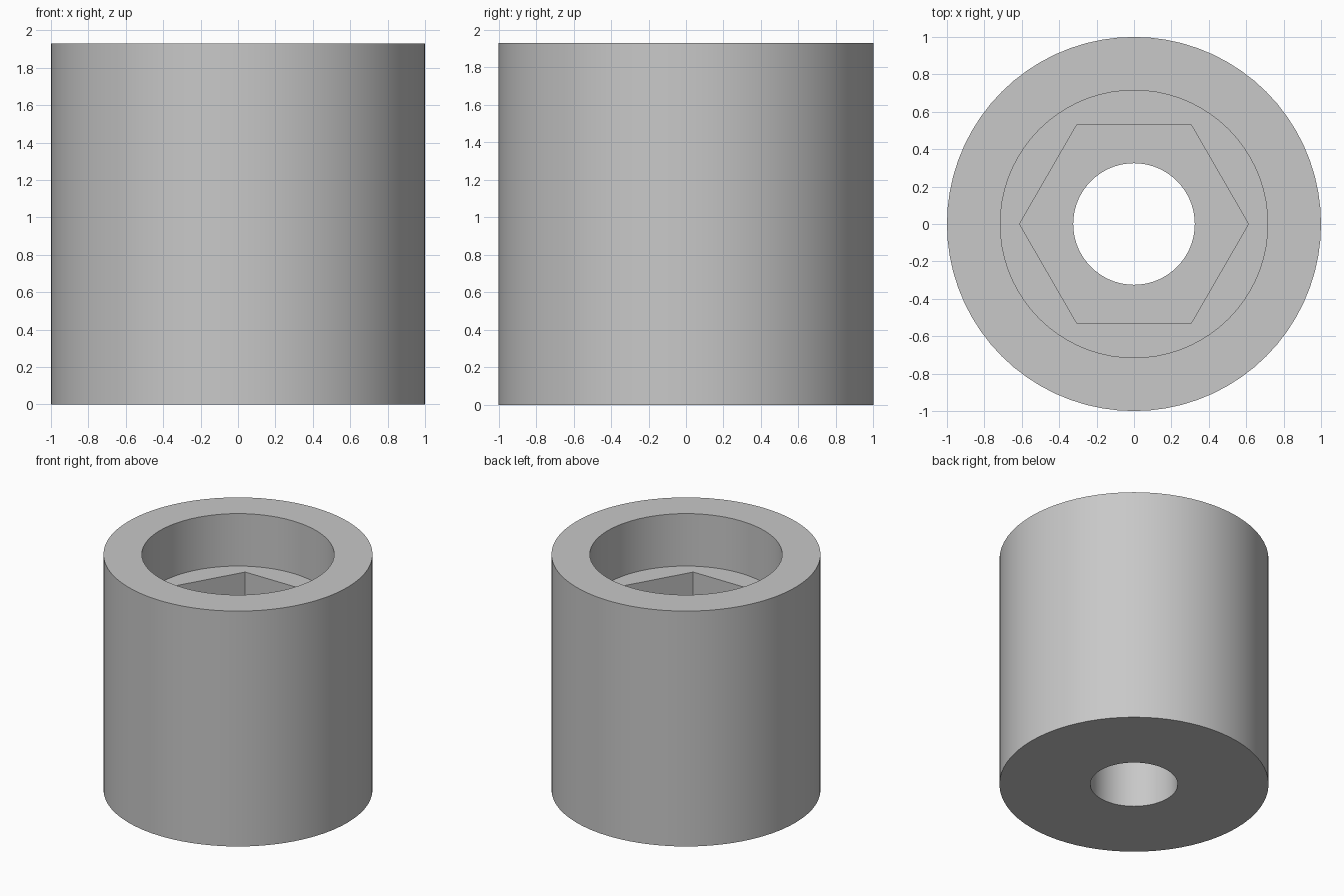
import bpy, bmesh
from math import pi, cos, sin

cube = bpy.data.objects.get("Cube")
if cube:
    bpy.data.objects.remove(cube)

SEGMENTS = 72        # divisible by six, so the hexagon corners are exact
HEIGHT = 1.93
HEX_APOTHEM = 0.53


def circle(radius):
    return lambda angle: radius


def hexagon(apothem):
    return lambda angle: apothem / cos(angle % (pi / 3) - pi / 6)


# Sections followed from the outer wall, over the rim and down the stepped bore
outer, recess = circle(1.0), circle(0.715)
pocket, hole = hexagon(HEX_APOTHEM), circle(0.325)
sections = [
    (outer, 0), (outer, HEIGHT),
    (recess, HEIGHT), (recess, 1.5),
    (pocket, 1.5), (pocket, 1.0),
    (hole, 1.0), (hole, 0),
]

# Spacer body: closed loft through all the sections
bm = bmesh.new()
rings = []
for shape, z in sections:
    ring = []
    for i in range(SEGMENTS):
        # exact integer wrap keeps hexagon corners clean
        local = 2 * pi * (i % (SEGMENTS // 6)) / SEGMENTS
        a = 2 * pi * i / SEGMENTS
        r = shape(local)
        ring.append(bm.verts.new((r * cos(a), r * sin(a), z)))
    rings.append(ring)

for k, low in enumerate(rings):
    high = rings[(k + 1) % len(rings)]
    for i in range(SEGMENTS):
        j = (i + 1) % SEGMENTS
        bm.faces.new((low[i], low[j], high[j], high[i]))
bmesh.ops.recalc_face_normals(bm, faces=bm.faces)

mesh = bpy.data.meshes.new("spacer_body")
bm.to_mesh(mesh)
bm.free()
body = bpy.data.objects.new("spacer_body", mesh)
bpy.context.collection.objects.link(body)

# Plain grey material
grey = bpy.data.materials.new("light_grey")
grey.use_nodes = True
color = (0.58, 0.58, 0.58, 1)
grey.diffuse_color = color
grey.node_tree.nodes["Principled BSDF"].inputs["Base Color"].default_value = color
mesh.materials.append(grey)

# Smooth round walls, crisp rims and hexagon corners
bpy.ops.object.select_all(action="DESELECT")
body.select_set(True)
bpy.context.view_layer.objects.active = body
bpy.ops.object.shade_smooth_by_angle(angle=pi / 6)
